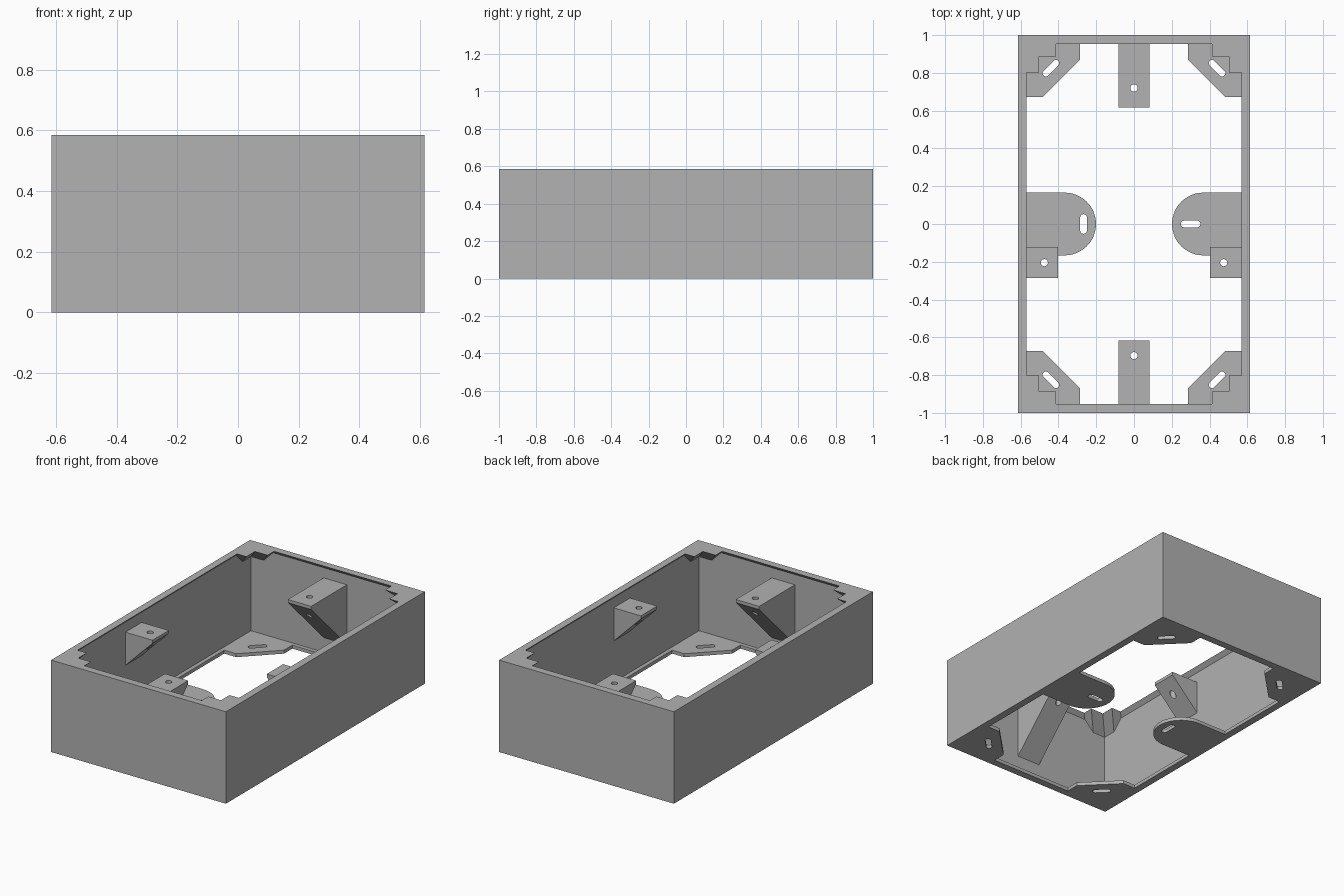
import bpy, bmesh, math
from mathutils import Vector

cube = bpy.data.objects.get("Cube")
if cube:
    bpy.data.objects.remove(cube, do_unlink=True)

grey = bpy.data.materials.new("plain_grey")
grey.use_nodes = True
colour = (0.445, 0.445, 0.445, 1)
grey.diffuse_color = colour
grey.node_tree.nodes["Principled BSDF"].inputs["Base Color"].default_value = colour

# Main dimensions
HX, HY, H = 0.615, 1.0, 0.585
LIP, WALL, PLATE = 0.047, 0.022, 0.022
IX, IY = HX - LIP, HY - LIP          # clear opening
WX, WY = HX - WALL, HY - WALL        # inner wall faces
SIDES = {1: "left", -1: "right"}
ENDS = {1: "back", -1: "front"}


def loft(name, rings, closed=False):
    """Skin matching rings of points; cap the ends unless closed."""
    bm = bmesh.new()
    loops = [[bm.verts.new(p) for p in ring] for ring in rings]
    n = len(loops[0])
    pairs = list(zip(loops, loops[1:]))
    if closed:
        pairs.append((loops[-1], loops[0]))
    else:
        bm.faces.new(loops[0])
        bm.faces.new(loops[-1])
    for a, b in pairs:
        for i in range(n):
            j = (i + 1) % n
            bm.faces.new((a[i], a[j], b[j], b[i]))
    bmesh.ops.recalc_face_normals(bm, faces=bm.faces)
    mesh = bpy.data.meshes.new(name)
    bm.to_mesh(mesh)
    bm.free()
    mesh.materials.append(grey)
    obj = bpy.data.objects.new(name, mesh)
    bpy.context.collection.objects.link(obj)
    return obj


def prism(name, pts, z0, z1):
    return loft(name, [[(x, y, z) for x, y in pts] for z in (z0, z1)])


def rect(x, y, z):
    return [(-x, -y, z), (x, -y, z), (x, y, z), (-x, y, z)]


def slot(x, y, length, radius, angle, steps=10):
    """Outline of a round-ended slot; zero length gives a circle."""
    pts = []
    for end in (0, math.pi):
        for i in range(steps + 1):
            if length == 0 and i == steps:
                continue
            a = end - math.pi / 2 + math.pi * i / steps
            px = math.cos(end) * length / 2 + radius * math.cos(a)
            py = radius * math.sin(a)
            pts.append((x + px * math.cos(angle) - py * math.sin(angle),
                        y + px * math.sin(angle) + py * math.cos(angle)))
    return pts


def cut(obj, outline):
    """Punch an outline vertically through a part."""
    cutter = prism("cutter", outline, -0.1, H + 0.1)
    cutter.hide_render = True
    mod = obj.modifiers.new("hole", "BOOLEAN")
    mod.operation = "DIFFERENCE"
    mod.solver = "EXACT"
    mod.object = cutter
    bpy.context.view_layer.update()
    graph = bpy.context.evaluated_depsgraph_get()
    mesh = bpy.data.meshes.new_from_object(obj.evaluated_get(graph))
    obj.modifiers.clear()
    obj.data = mesh
    bpy.data.objects.remove(cutter, do_unlink=True)


def bracket(name, base, inward, half, reach, hole, top=0.495, tip=0.02):
    """Wedge shelf on a wall, 45 degrees underneath, with a screw hole."""
    base, inward = Vector(base), Vector(inward)
    across = Vector((-inward.y, inward.x, 0))
    profile = [(0, top), (reach, top), (reach, top - tip), (0, top - tip - reach)]
    rings = [[base + inward * d + across * s + Vector((0, 0, z)) for d, z in profile]
             for s in (-half, half)]
    cut(loft(name, rings), slot(*hole, 0, 0.019, 0))


# Box shell: walls, chamfered top lip and narrow bottom flange
loft("box_shell", [rect(HX, HY, 0), rect(HX, HY, H), rect(IX, IY, H),
                   rect(WX, WY, H - LIP + WALL), rect(WX, WY, PLATE),
                   rect(IX, IY, PLATE), rect(IX, IY, 0)], closed=True)

for sx, side in SIDES.items():
    for sy, end in ENDS.items():
        # Stepped corner under the lip, tapering back into the wall corner
        steps = [(0.413, WY), (0.413, 0.888), (0.502, 0.888),
                 (0.502, 0.802), (WX, 0.802), (WX, WY)]
        drop = WX - 0.502
        low = [(min(x + drop, WX), min(y + drop, WY)) for x, y in steps]
        loft(f"{end}_{side}_top_corner",
             [[(sx * x, sy * y, H) for x, y in steps],
              [(sx * x, sy * y, H - drop) for x, y in low]])

        # Bottom corner plate with diagonal slot
        plate = [(IX, 0.672), (0.483, 0.672), (0.285, 0.87), (0.285, IY), (IX, IY)]
        tab = prism(f"{end}_{side}_corner_plate",
                    [(sx * x, sy * y) for x, y in plate], 0, PLATE)
        cut(tab, slot(sx * 0.44, sy * 0.825, 0.076, 0.017, -sx * sy * math.pi / 4))

    # Rounded bottom tab; slot runs across on one side and along on the other
    r = 0.166
    arc = [math.pi / 2 + math.pi * i / 24 for i in range(25)]
    outline = [(IX, r)] + [(0.367 + r * math.cos(a), r * math.sin(a)) for a in arc] + [(IX, -r)]
    tab = prism(f"{side}_mounting_tab", [(sx * x, y) for x, y in outline], 0, PLATE)
    if sx > 0:
        cut(tab, slot(0.3, 0, 0.068, 0.018, 0))
    else:
        cut(tab, slot(-0.267, 0, 0.068, 0.018, math.pi / 2))

    # Side screw bracket
    bracket(f"{side}_screw_bracket", (sx * WX, -0.203, 0), (-sx, 0, 0),
            0.082, WX - 0.402, (sx * 0.475, -0.205))

# End screw brackets
for sy, end in ENDS.items():
    bracket(f"{end}_screw_bracket", (0, sy * WY, 0), (0, -sy, 0),
            0.082, WY - 0.618, (0, 0.72 if sy > 0 else -0.697))
